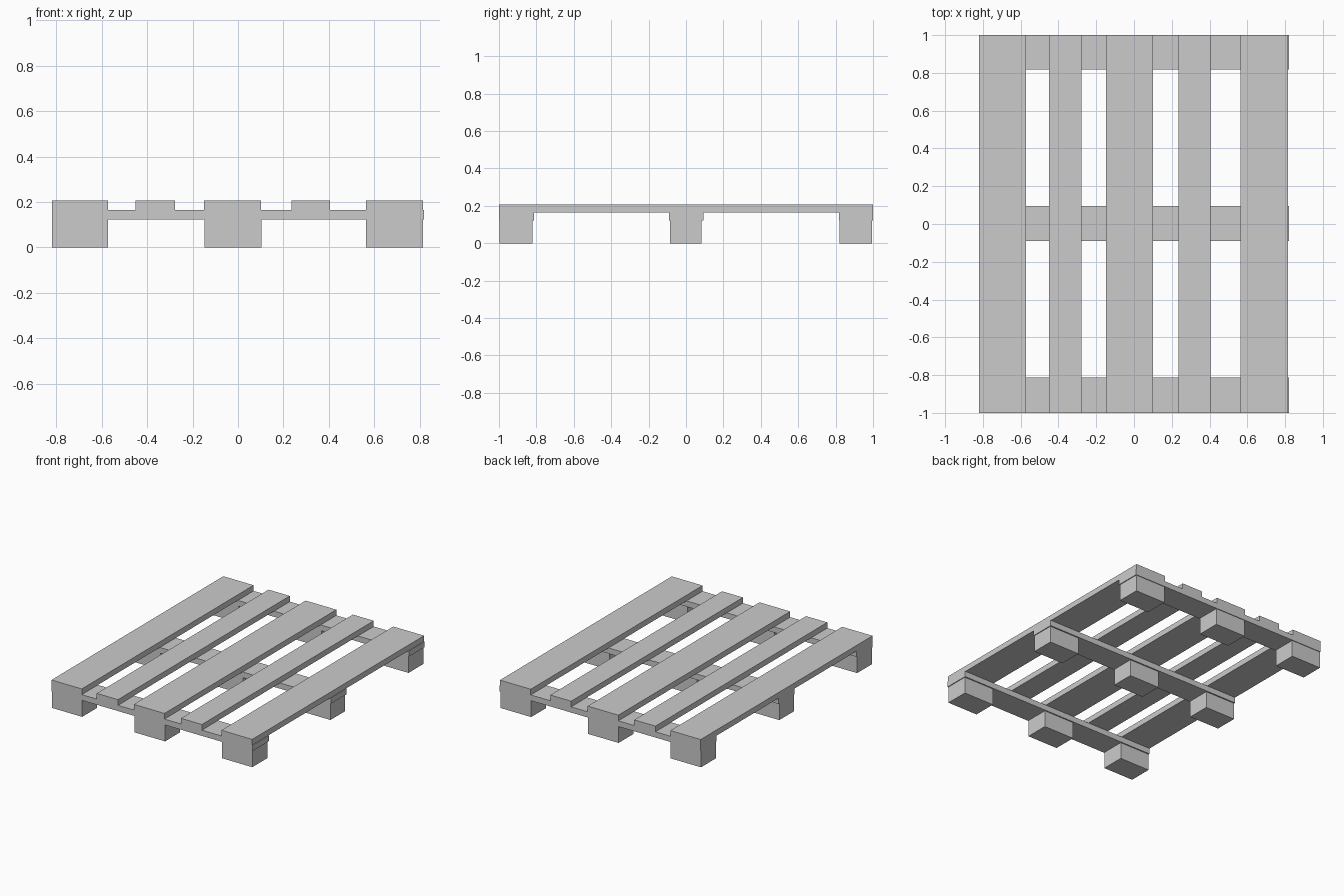
import bpy

if "Cube" in bpy.data.objects:
    bpy.data.objects.remove(bpy.data.objects["Cube"])


def box(name, x, y, z):
    """Add a box spanning the given (min, max) ranges."""
    spans = (x, y, z)
    bpy.ops.mesh.primitive_cube_add(size=1, location=[(a + b) / 2 for a, b in spans])
    obj = bpy.context.object
    obj.name = name
    obj.scale = [b - a for a, b in spans]
    bpy.ops.object.transform_apply(location=False, rotation=False, scale=True)
    return obj


BLOCK_TOP, STRINGER_TOP, DECK_TOP = 0.123, 0.165, 0.207

# Deck boards: alternating wide and narrow planks running front to back
deck_x = [(-0.82, -0.573), (-0.451, -0.278), (-0.149, 0.101),
          (0.236, 0.406), (0.565, 0.816)]
for i, x in enumerate(deck_x, 1):
    box(f"deck_board_{i}", x, (-1, 1), (STRINGER_TOP, DECK_TOP))

# Cross boards under the deck
cross_y = [(-1, -0.813), (-0.09, 0.094), (0.817, 1)]
for i, y in enumerate(cross_y, 1):
    box(f"cross_board_{i}", (-0.82, 0.82), y, (BLOCK_TOP, STRINGER_TOP))

# Nine support blocks
block_x = [(-0.819, -0.572), (-0.147, 0.103), (0.565, 0.814)]
block_y = [(-0.996, -0.822), (-0.086, 0.084), (0.822, 0.995)]
for i, x in enumerate(block_x, 1):
    for j, y in enumerate(block_y, 1):
        box(f"support_block_{i}_{j}", x, y, (0, BLOCK_TOP))
